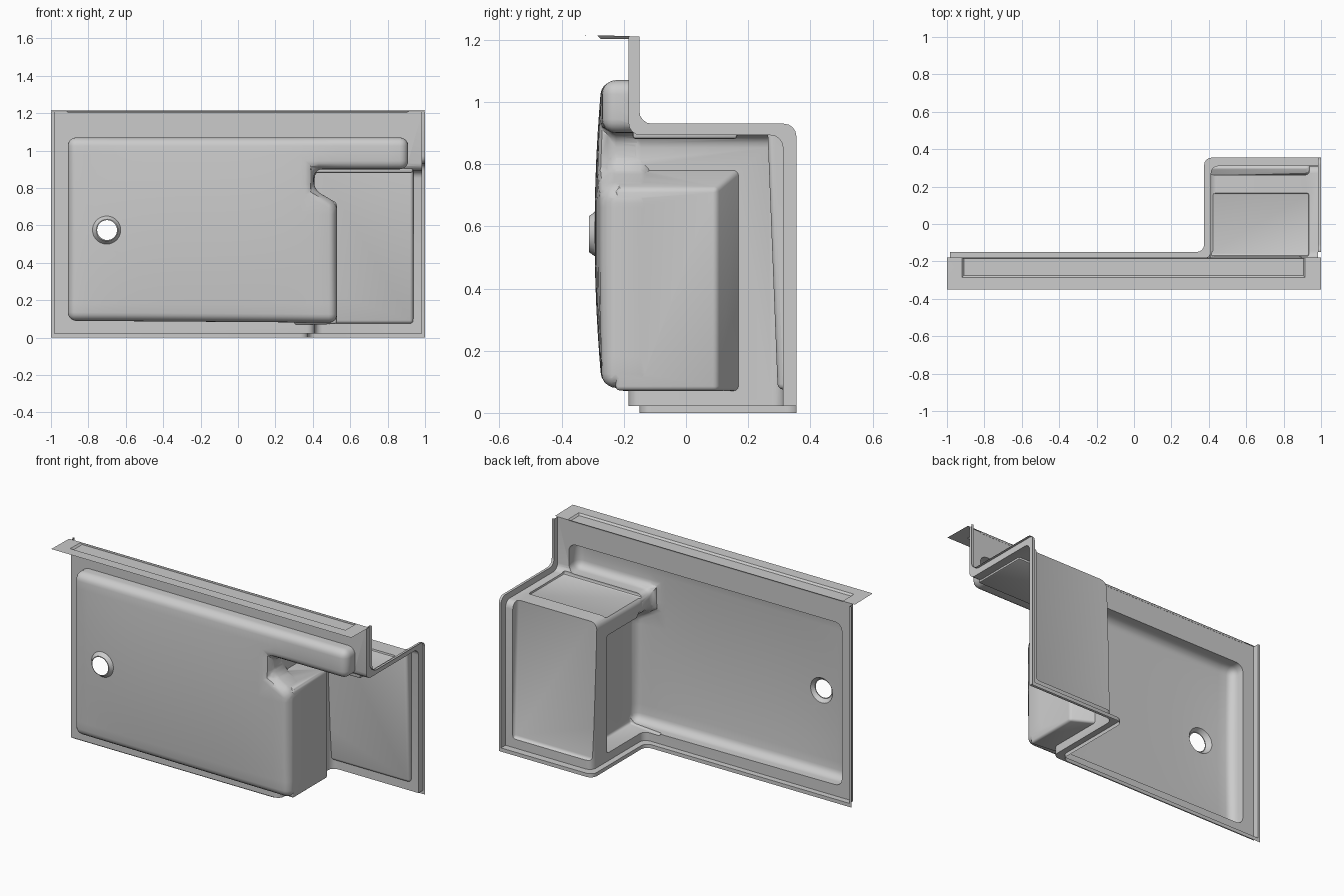
import bpy, bmesh
from mathutils import Vector

if "Cube" in bpy.data.objects:
    bpy.data.objects.remove(bpy.data.objects["Cube"])


def make_obj(name, bm):
    bmesh.ops.recalc_face_normals(bm, faces=bm.faces)
    me = bpy.data.meshes.new(name)
    bm.to_mesh(me)
    bm.free()
    ob = bpy.data.objects.new(name, me)
    bpy.context.collection.objects.link(ob)
    return ob


def hull(name, pts):
    bm = bmesh.new()
    for p in pts:
        bm.verts.new(p)
    bmesh.ops.convex_hull(bm, input=bm.verts)
    bmesh.ops.dissolve_limit(bm, angle_limit=0.02, verts=bm.verts, edges=bm.edges)
    return make_obj(name, bm)


def box(name, x, y, z):
    return hull(name, [(a, b, c) for a in x for b in y for c in z])


def bake(ob):
    dg = bpy.context.evaluated_depsgraph_get()
    me = bpy.data.meshes.new_from_object(ob.evaluated_get(dg))
    ob.modifiers.clear()
    ob.data = me
    return ob


def bevel(ob, width, segs=4):
    m = ob.modifiers.new("round", 'BEVEL')
    m.width, m.segments, m.limit_method = width, segs, 'ANGLE'
    m.angle_limit = 0.4
    return bake(ob)


def boolean(a, b, op):
    m = a.modifiers.new("bool", 'BOOLEAN')
    m.operation, m.object, m.solver = op, b, 'EXACT'
    bake(a)
    bpy.data.objects.remove(b)
    return a


def stepped_block(name, front, xr, yb, zr, clip_x, clip_z):
    # Block whose front skin steps back into the corner recess
    a = box(name, (-1.5, 1.5), (front, 0.8), (-0.5, 1.8))
    boolean(a, box("recess", (xr, 2), (-1, yb), (-1, zr)), 'DIFFERENCE')
    bevel(a, 0.04)
    return boolean(a, box("clip", (-clip_x, clip_x), (-0.9, 0.6), (clip_z, 1.5)), 'INTERSECT')


# Outer rim surface, then the inner skin stepped forward from it
panel = stepped_block("wall_panel", -0.15, 0.375, 0.355, 0.93, 1.0, 0.0)
skin = stepped_block("skin", -0.185, 0.41, 0.312, 0.893, 0.985, 0.022)
boolean(panel, skin, 'UNION')

# Large pillowed field with an arm over the recess
outline = [(-.91, .09), (.53, .08), (.53, .72), (.405, .79),
           (.405, .90), (.91, .90), (.91, 1.07), (-.91, 1.07)]
bm = bmesh.new()
f = bm.faces.new([bm.verts.new((x, -0.27, z)) for x, z in outline])
ext = bmesh.ops.extrude_face_region(bm, geom=[f])
bmesh.ops.translate(bm, vec=(0, 0.17, 0),
                    verts=[v for v in ext['geom'] if isinstance(v, bmesh.types.BMVert)])
if f not in bm.faces[:] or not any(abs(q.calc_center_median().y + 0.27) < 1e-4 for q in bm.faces):
    bmesh.ops.holes_fill(bm, edges=bm.edges)
field = bevel(make_obj("field", bm), 0.045, 5)
bm = bmesh.new()
bm.from_mesh(field.data)
for axis, lo, hi, n in ((0, -0.86, 0.86, 18), (2, 0.14, 1.02, 11)):
    for i in range(n):
        co, no = Vector((0, 0, 0)), Vector((0, 0, 0))
        co[axis], no[axis] = lo + (hi - lo) * (i + 0.5) / n, 1
        bmesh.ops.bisect_plane(bm, geom=bm.verts[:] + bm.edges[:] + bm.faces[:],
                               plane_co=co, plane_no=no)
for v in bm.verts:
    if v.co.y < -0.26:
        u, w = (v.co.x + 0.19) / 0.74, (v.co.z - 0.58) / 0.5
        v.co.y -= 0.024 * max(0, 1 - u ** 4) * max(0, 1 - w * w)
bmesh.ops.triangulate(bm, faces=bm.faces)
bm.to_mesh(field.data)
bm.free()
boolean(panel, field, 'UNION')

# Raised side pad wrapping into the recess
pad = hull("pad", [(.39, -.2, .07), (.39, .18, .07), (.39, -.2, .79), (.39, .18, .79),
                   (.528, -.228, .072), (.528, .10, .072), (.528, -.228, .722), (.528, .10, .722),
                   (.3, -.2, .07), (.3, .18, .07), (.3, -.2, .79), (.3, .18, .79)])
boolean(panel, bevel(pad, 0.015, 3), 'UNION')

# Tapered pad on the recess back wall and shallow pad on its ceiling
back = hull("back_pad", [(x, y, z) for x in (.38, .937)
                         for y, z in ((.262, .91), (.295, .075), (.4, .91), (.4, .075))])
boolean(panel, bevel(back, 0.018, 3), 'UNION')
boolean(panel, bevel(box("ceiling_pad", (.39, .935), (-.172, .165), (.881, .92)), 0.01, 2), 'UNION')

# Port boss and its hole
HX, HZ, HR = -0.70, 0.575, 0.053


def cone(name, r_back, r_front, y0, y1):
    bm = bmesh.new()
    bmesh.ops.create_cone(bm, cap_ends=True, segments=40, radius1=r_front, radius2=r_back, depth=y1 - y0)
    for v in bm.verts:
        v.co = Vector((v.co.x + HX, v.co.z + (y0 + y1) / 2, v.co.y + HZ))
    return make_obj(name, bm)


boolean(panel, cone("boss", 0.095, 0.058, -0.312, -0.26), 'UNION')
boolean(panel, cone("hole", HR, HR, -0.6, 0.1), 'DIFFERENCE')

# Trim, then open the solid into a thin sheet
boolean(panel, box("trim", (-2, 2), (-0.9, 0.5), (-0.5, 1.21)), 'INTERSECT')
bm = bmesh.new()
bm.from_mesh(panel.data)
e = 1e-4
dead = []
for f in bm.faces:
    c = f.calc_center_median()
    on_edge = all(abs(abs(v.co.x) - 1) < e for v in f.verts) or any(
        all(abs(v.co[k] - p) < e for v in f.verts) for k, p in ((2, 0), (1, 0.5), (2, 1.21)))
    in_hole = all((v.co.x - HX) ** 2 + (v.co.z - HZ) ** 2 < (HR + 0.001) ** 2 for v in f.verts)
    if on_edge or in_hole:
        dead.append(f)
bmesh.ops.delete(bm, geom=dead, context='FACES')
bm.to_mesh(panel.data)
bm.free()

# Top flange with a slightly sunken centre
bm = bmesh.new()
outer = [bm.verts.new(p) for p in ((-1, -.35, 1.215), (1, -.35, 1.215), (1, -.18, 1.212), (-1, -.18, 1.212))]
mid = [bm.verts.new(p) for p in ((-.92, -.285, 1.214), (.915, -.285, 1.214), (.915, -.182, 1.212), (-.92, -.182, 1.212))]
inner = [bm.verts.new(p) for p in ((-.91, -.275, 1.203), (.905, -.275, 1.203), (.905, -.184, 1.203), (-.91, -.184, 1.203))]
for a, b in ((outer, mid), (mid, inner)):
    for i in range(4):
        j = (i + 1) % 4
        bm.faces.new((a[i], a[j], b[j], b[i]))
bm.faces.new(inner)
flange = make_obj("top_flange", bm)

for ob in (panel, flange):
    bpy.ops.object.select_all(action='DESELECT')
    ob.select_set(True)
    bpy.context.view_layer.objects.active = ob
    bpy.ops.object.shade_smooth_by_angle(angle=0.6)
